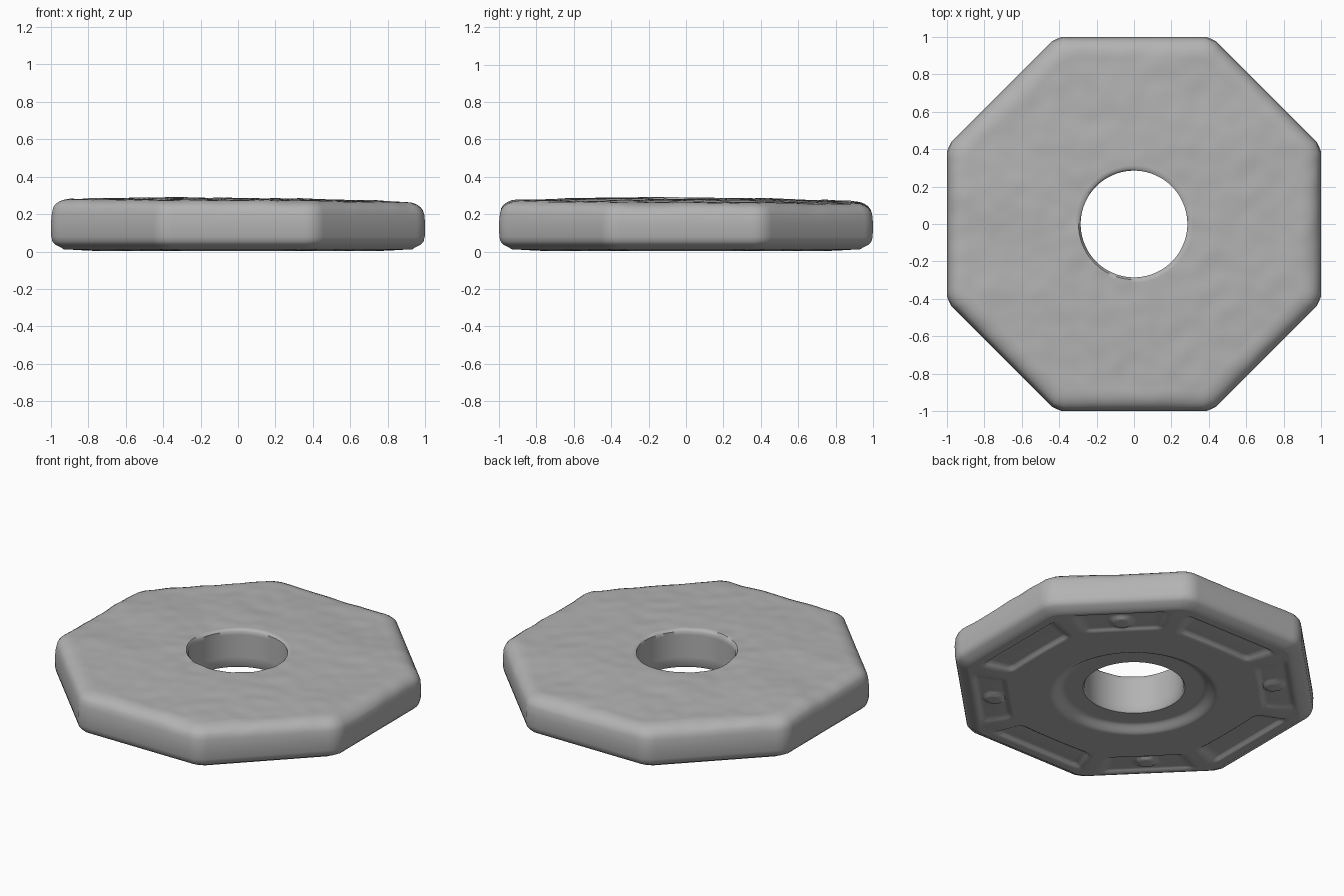
import bpy, bmesh, math
from mathutils import Vector, noise

old = bpy.data.objects.get("Cube")
if old:
    bpy.data.objects.remove(old)

STEPS = 240
HOLE = 0.285


def smooth(a, b, x):
    t = max(0.0, min(1.0, (x - a) / (b - a)))
    return t * t * (3 - 2 * t)


def band(a, b, x, soft=0.025):
    return smooth(a, a + soft, x) * (1 - smooth(b - soft, b, x))


def fold(angle, step):
    """Signed angle to the nearest multiple of step."""
    return angle - round(angle / step) * step


def radius(d, angle):
    """Circle near the hole, octagon with eased corners toward the rim."""
    octagon = min(1 / math.cos(fold(angle, math.pi / 4)), 1.072)
    return d * (1 + (octagon - 1) * smooth(0.45, 0.8, d))


def underside(d, angle, x, y):
    """Height of the moulded relief pressed into the bottom."""
    z = 0.004 + 0.008 * smooth(0.75, 0.95, d)
    # countersink around the hole
    z += 0.04 * (1 - smooth(0.40, 0.48, d))
    # pockets along the four straight sides
    side = abs(math.degrees(fold(angle, math.pi / 2)))
    z += 0.022 * band(0.70, 0.88, d) * (1 - smooth(18, 21, side))
    # shallower pockets on the diagonals, each with a round boss
    corner = 45 - side
    z += 0.014 * band(0.72, 0.91, d) * (1 - smooth(14.5, 18, corner))
    boss = math.hypot(abs(x) - 0.57, abs(y) - 0.57)
    z -= 0.016 * (1 - smooth(0.045, 0.07, boss))
    return z


def weathering(x, y):
    """Gentle hand-cast unevenness of the top."""
    return (0.008 * noise.noise(Vector((x * 3.5, y * 3.5, 1)))
            + 0.004 * noise.noise(Vector((x * 10, y * 10, 4)))
            - 0.008 * x - 0.006 * y)


# Cross-section: top going out, rim going down, underside coming back, bore
section = []
for i in range(36):
    d = HOLE + 0.012 + (0.90 - HOLE - 0.012) * i / 35
    section.append(("top", d, 0.284 - 0.014 * smooth(0.4, 0.92, d)))
section += [("top", d, z) for d, z in
            ((0.93, 0.266), (0.955, 0.256), (0.975, 0.242), (0.988, 0.224))]
section += [("rim", d, z) for d, z in
            ((0.995, 0.20), (1.0, 0.15), (0.998, 0.08),
             (0.992, 0.055), (0.978, 0.038), (0.95, 0.024))]
section += [("under", 0.93 - (0.93 - HOLE - 0.008) * i / 55, 0) for i in range(56)]
section += [("bore", HOLE, z) for z in (0.055, 0.11, 0.18, 0.25, 0.272)]

# Slab swept around the centre
bm = bmesh.new()
rings = []
for kind, d, height in section:
    ring = []
    for k in range(STEPS):
        angle = 2 * math.pi * k / STEPS
        r = radius(d, angle)
        x, y = r * math.cos(angle), r * math.sin(angle)
        z = height
        if kind == "top":
            z += weathering(x, y)
        elif kind == "under":
            z = underside(d, angle, x, y)
        ring.append(bm.verts.new((x, y, z)))
    rings.append(ring)

for i, ring in enumerate(rings):
    below = rings[(i + 1) % len(rings)]
    for k in range(STEPS):
        n = (k + 1) % STEPS
        bm.faces.new((ring[k], below[k], below[n], ring[n]))
bmesh.ops.recalc_face_normals(bm, faces=bm.faces)
bm.normal_update()

mesh = bpy.data.meshes.new("octagonal_weight")
bm.to_mesh(mesh)
bm.free()
slab = bpy.data.objects.new("octagonal_weight", mesh)
bpy.context.collection.objects.link(slab)

# Plain grey material
grey = bpy.data.materials.new("matte grey")
grey.use_nodes = True
colour = (0.45, 0.45, 0.45, 1)
grey.diffuse_color = colour
grey.node_tree.nodes["Principled BSDF"].inputs["Base Color"].default_value = colour
mesh.materials.append(grey)

bpy.ops.object.select_all(action="DESELECT")
slab.select_set(True)
bpy.context.view_layer.objects.active = slab
bpy.ops.object.shade_smooth_by_angle(angle=math.radians(50))
